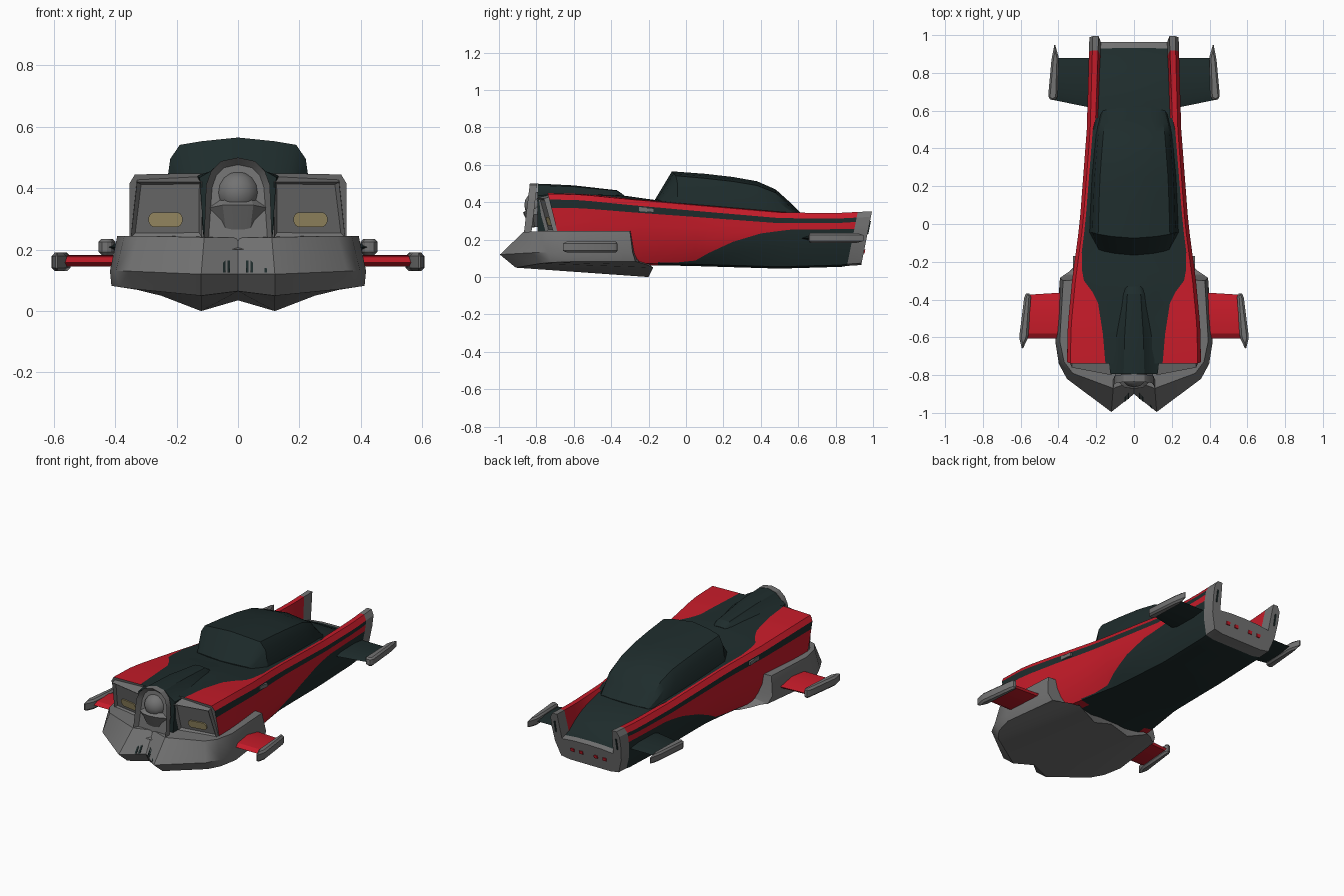
import bpy, bmesh, math
from mathutils import Vector

if "Cube" in bpy.data.objects:
    bpy.data.objects.remove(bpy.data.objects["Cube"])


def material(name, rgb):
    m = bpy.data.materials.new(name)
    m.diffuse_color = (*rgb, 1)
    m.use_nodes = True
    m.node_tree.nodes["Principled BSDF"].inputs["Base Color"].default_value = m.diffuse_color
    return m


DARK = material("dark_teal", (.013, .025, .025))
RED = material("red", (.56, .011, .022))
GREY = material("grey", (.17, .17, .17))
TAN = material("lamp_tan", (.38, .31, .15))


def lerp(y, table):
    if y <= table[0][0]:
        return table[0][1]
    for (a, u), (b, v) in zip(table, table[1:]):
        if y <= b:
            return u + (v - u) * (y - a) / (b - a)
    return table[-1][1]


def finish(name, bm, mats, angle=30):
    bmesh.ops.remove_doubles(bm, verts=bm.verts[:], dist=.0008)
    bmesh.ops.recalc_face_normals(bm, faces=bm.faces[:])
    me = bpy.data.meshes.new(name)
    bm.to_mesh(me)
    bm.free()
    ob = bpy.data.objects.new(name, me)
    bpy.context.collection.objects.link(ob)
    for m in mats:
        me.materials.append(m)
    bpy.ops.object.select_all(action='DESELECT')
    ob.select_set(True)
    bpy.context.view_layer.objects.active = ob
    bpy.ops.object.shade_smooth_by_angle(angle=math.radians(angle))
    return ob


def loft(name, rings, mats, rule=None, cap=True, angle=30):
    """Skin half profiles and mirror them across x = 0."""
    bm = bmesh.new()
    for s in (1, -1):
        g = [[bm.verts.new((s * x, y, z)) for x, y, z in r] for r in rings]
        for i in range(len(g) - 1):
            for j in range(len(g[0]) - 1):
                f = bm.faces.new((g[i][j], g[i][j + 1], g[i + 1][j + 1], g[i + 1][j]))
                f.material_index = rule(i, j) if rule else 0
        if cap:
            for i, row in ((0, g[0]), (len(g) - 2, g[-1])):
                f = bm.faces.new(row)
                f.material_index = rule(i, -1) if rule else 0
    return finish(name, bm, mats, angle)


def prism(name, poly, axis, d0, d1, mat, mirror=True, warp=None, bevel=0, inset=None):
    """Extrude a 2D outline along an axis, with optional warp, bevel and front recess."""
    bm = bmesh.new()
    put = {'x': lambda p, d: (d, p[0], p[1]), 'y': lambda p, d: (p[0], d, p[1]),
           'z': lambda p, d: (p[0], p[1], d)}[axis]
    a, b = ([bm.verts.new(put(p, d)) for p in poly] for d in (d0, d1))
    bm.faces.new(a)
    bm.faces.new(b)
    for i in range(len(poly)):
        k = (i + 1) % len(poly)
        bm.faces.new((a[i], a[k], b[k], b[i]))
    if warp:
        for v in bm.verts:
            v.co = Vector(warp(*v.co))
    bmesh.ops.recalc_face_normals(bm, faces=bm.faces[:])
    if bevel:
        bmesh.ops.bevel(bm, geom=bm.edges[:], offset=bevel, segments=1, affect='EDGES')
    if inset:
        bm.normal_update()
        front = [f for f in bm.faces if f.normal.y < -.8]
        bmesh.ops.inset_region(bm, faces=front, thickness=inset[0], depth=inset[1])
    if mirror:
        d = bmesh.ops.duplicate(bm, geom=bm.verts[:] + bm.edges[:] + bm.faces[:])
        for v in d['geom']:
            if isinstance(v, bmesh.types.BMVert):
                v.co.x *= -1
    return finish(name, bm, [mat])


# Hull: the profile points follow the paint borders
WIDTH = [(-.7, .354), (-.55, .352), (-.3, .328), (0, .288), (.5, .25), (1, .236)]
BASE_W = [(-.7, .32), (-.3, .275), (.1, .21), (1, .19)]
BASE_Z = [(-.7, .07), (0, .06), (.5, .045), (.85, .055), (1, .065)]
SHOULDER = [(-.7, .445), (-.55, .44), (-.3, .415), (0, .388), (.5, .345), (.8, .342), (1, .352)]
PAINT_TOP = [(-.7, .15), (-.58, .165), (-.42, .19), (-.36, .22), (-.3, .265), (-.2, .283),
             (0, .258), (.5, .218), (.56, .203), (1, .187)]
PAINT_SIDE = [(-.15, .062), (.05, .085), (.12, .125), (.25, .185), (.4, .23), (.55, .25), (1, .255)]
CENTRE = [(-.7, .45), (-.35, .438), (-.17, .412), (.5, .345), (.6, .337), (.75, .3), (.9, .225), (1, .2)]


def hull_ring(y):
    w, xb, zb, zs = (lerp(y, t) for t in (WIDTH, BASE_W, BASE_Z, SHOULDER))
    c, p = lerp(y, CENTRE), lerp(y, PAINT_TOP)

    def side(z):
        return (w - (w - xb) * (max(0, .25 - z) / .19) ** 2, z)
    zp = max(lerp(y, PAINT_SIDE), zb + .014)
    top, thick = zs - .03, lerp(y, [(-.7, .045), (0, .033), (.9, .023)])
    low = top - thick
    pts = [(0, zb), (xb - .05, zb), side(zb + .01), side((zb + zp + .01) / 2), side(zp + .003),
           side(zp + (low - zp) * .4), side(zp + (low - zp) * .75), (w, low), (w, top),
           (w - .018, zs), (p, zs if y > .5 else zs + .004),
           (p - .012, c - .01 if y > .55 else zs + .004), (p * .5, c - .002), (0, c)]
    out = []
    for x, z in pts:
        sh = (z - .25) * -.25 if y < -.68 else (z - .33) * .2 if y > .85 else 0
        out.append((x, y + sh, z))
    return out


YS = [-.69, -.58, -.5, -.42, -.36, -.3, -.25, -.15, -.05, .05, .085, .12, .18, .25, .32, .4, .5, .56,
      .65, .75, .83, .915, .955, .99]


def hull_paint(i, j):
    y = (YS[i] + YS[i + 1]) / 2
    if y > .915 and not (j > 10 and y < .955):
        return 2
    if j < 0:
        return 2
    if j == 0:
        return 0 if y > -.25 else 1
    if j < 4:
        return 0 if y > -.15 else 1
    if j == 7:
        return 0
    if j == 10:
        return 1 if y > .55 else 0
    return 0 if j > 10 else 1


loft("hull", [hull_ring(y) for y in YS], [DARK, RED, GREY], hull_paint)

# Front bumper and skid plate
loft("front_bumper", [
    [(0, -.5, .245), (.1, -.5, .245), (.2, -.5, .245), (.25, -.48, .245), (.3, -.45, .245), (.3, -.3, .245), (.2, -.29, .245)],
    [(0, -.83, .24), (.11, -.87, .24), (.325, -.79, .245), (.37, -.73, .245), (.393, -.62, .245), (.375, -.3, .245), (.2, -.29, .245)],
    [(0, -.9, .12), (.12, -.995, .12), (.355, -.82, .13), (.398, -.74, .13), (.417, -.62, .13), (.392, -.285, .13), (.2, -.27, .13)],
    [(0, -.87, .065), (.12, -.91, .05), (.34, -.78, .072), (.385, -.72, .078), (.412, -.61, .082), (.37, -.27, .082), (.2, -.25, .082)],
    [(0, -.2, .035), (.12, -.2, .0), (.25, -.175, .05), (.3, -.21, .065), (.34, -.25, .078), (.37, -.27, .083), (.2, -.25, .083)],
    [(0, -.24, .09), (.12, -.24, .09), (.22, -.22, .09), (.24, -.24, .09), (.26, -.26, .09), (.26, -.26, .1), (.2, -.25, .1)],
], [GREY], cap=False, angle=35)

# Grille slots in the bumper notch
for n, x in enumerate((-.045, -.03, .03, .045, .09)):
    prism(f"grille_slot_{n}", [(x - .004, .125), (x + .004, .125), (x + .004, .165), (x - .004, .165)],
          'y', -.007, .002, DARK, mirror=False,
          warp=lambda X, Y, Z: (X, Y - .83 - .58 * (.24 - Z) - abs(X) * (.36 + .43 * (.24 - Z) / .12), Z))

# Headlamp housings with recessed fronts
prism("lamp_housing", [(-.75, .24), (-.80, .42), (-.74, .437), (-.69, .24)], 'x', .118, .349, GREY,
      warp=lambda x, y, z: (x - (.02 if x > .3 and z > .4 else 0), y + (.04 if x > .3 else 0), z),
      inset=(.016, -.016))

# Lamps: rounded plates in the recess
lamp = [(.236 + math.copysign(.036, math.cos(t)) + .02 * math.cos(t), .298 + .024 * math.sin(t))
        for t in [math.pi * (k + .5) / 8 for k in range(16)]]
prism("headlamp", lamp, 'y', -.006, .003, TAN,
      warp=lambda x, y, z: (x, y - .75 - .278 * (z - .24) + .173 * (x - .118) + .016, z))

# Nose arch with recess
arch = [(.112, .2), (.104, .41), (.088, .455), (.055, .488), (0, .5)]
arch += [(-x, z) for x, z in arch[-2::-1]]
prism("nose_arch", arch, 'y', -.865, -.825, GREY, mirror=False,
      warp=lambda x, y, z: (x, y + (z - .25) * .12, z), inset=(.02, -.03))

# Nose cone: round dome over a faceted bowl
bm = bmesh.new()
bmesh.ops.create_uvsphere(bm, u_segments=12, v_segments=8, radius=.07)
bmesh.ops.translate(bm, verts=bm.verts[:], vec=(0, -.795, .385))
finish("nose_dome", bm, [GREY], 40)
loft("nose_bowl", [
    [(0, -.80, .39), (.03, -.80, .39), (.06, -.79, .385), (.06, -.76, .385)],
    [(0, -.872, .345), (.05, -.865, .345), (.1, -.82, .335), (.1, -.77, .335)],
    [(0, -.835, .265), (.04, -.83, .265), (.055, -.81, .268), (.055, -.77, .268)]], [GREY], angle=15)

# Raised hood scoop
loft("hood_scoop", [[(x, y, z) for x, z in prof] for y, prof in (
    (-.795, [(0, .499), (.055, .487), (.09, .455), (.125, .435), (.112, .24), (0, .24)]),
    (-.72, [(0, .496), (.053, .486), (.085, .455), (.135, .44), (.112, .24), (0, .24)]),
    (-.6, [(0, .49), (.05, .483), (.075, .458), (.105, .437), (.11, .40), (0, .40)]),
    (-.37, [(0, .464), (.035, .461), (.047, .45), (.06, .432), (.065, .40), (0, .40)]),
    (-.33, [(0, .437), (.025, .436), (.035, .434), (.045, .43), (.05, .40), (0, .40)]))], [DARK], angle=25)

# Canopy
CANOPY = [(-.165, .415, .2, .0), (-.075, .565, .237, 1), (.1, .552, .232, 1), (.25, .535, .225, 1),
          (.38, .512, .213, 1), (.48, .468, .203, 1), (.55, .405, .193, .9), (.62, .335, .175, .3)]


def canopy_ring(y, top, w, full):
    base = lerp(y, CENTRE) - .02
    h = top - base
    bow = .03 if y < 0 else -.02 if y > .5 else 0
    return [(0, y, top), (w * .5, y + bow * .3, top - .012 * full), (w * .8, y + bow * .7, base + h * .87),
            (w * .93, y + bow, base + h * .62), (w, y + bow, base), (0, y, base - .02)]


loft("canopy", [canopy_ring(*c) for c in CANOPY], [DARK], angle=28)

# Side wings
prism("front_wing", [(-.605, .158), (-.58, .175), (-.47, .182), (-.36, .158), (-.37, .147), (-.58, .145)],
      'x', .33, .57, RED, warp=lambda x, y, z: (x, y - (.015 if x > .5 and y > -.45 else 0), z))
prism("rear_wing", [(.61, .208), (.65, .22), (.8, .22), (.88, .208), (.8, .196), (.65, .196)],
      'x', .2, .42, DARK, warp=lambda x, y, z: (x, y + (.045 if x > .3 and y < .7 else 0), z))

# Wing tip pods
prism("front_pod", [(.545, -.375), (.565, -.36), (.58, -.38), (.608, -.6), (.592, -.668), (.56, -.6)],
      'z', .13, .19, GREY, bevel=.011)
prism("rear_pod", [(.455, .67), (.435, .652), (.405, .665), (.398, .88), (.42, .958), (.437, .87)],
      'z', .183, .235, GREY, bevel=.01)

# Small vents on the shoulder stripe
prism("side_vent", [(-.25, .352), (-.17, .345), (-.17, .367), (-.25, .374)], 'x', .29, .324, GREY)

# Tail lights and fin slots on the rear face
for n, x in enumerate((.05, .11)):
    prism(f"tail_light_{n}", [(x - .012, .127), (x + .012, .127), (x + .012, .146), (x - .012, .146)],
          'y', .948, .957, RED, warp=lambda x, y, z: (x, y + (z - .137) * .2, z))
prism("fin_slot", [(.206, .23), (.215, .23), (.215, .3), (.206, .3)], 'y', .973, .982, DARK,
      warp=lambda x, y, z: (x, y + (z - .265) * .2, z))
